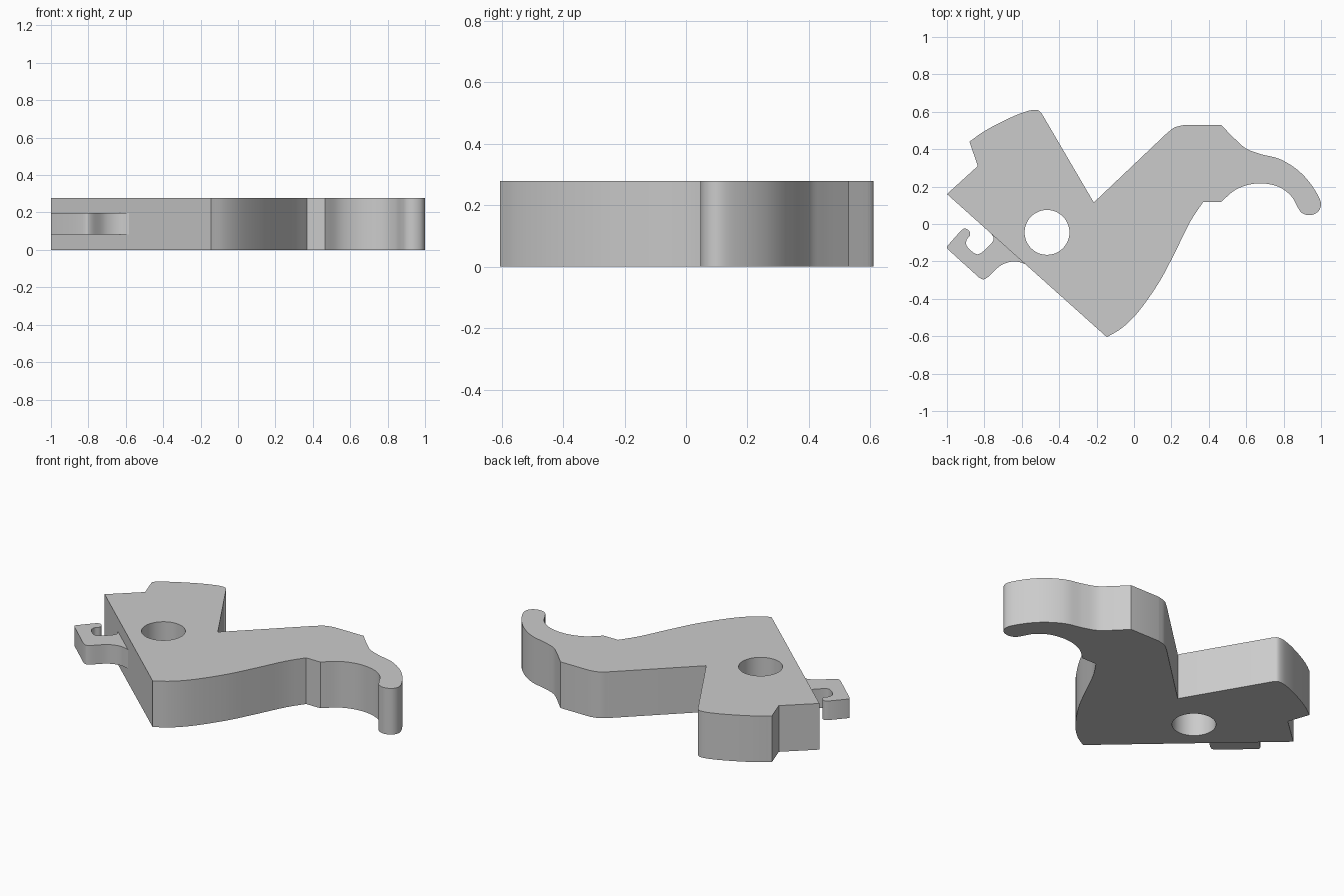
import bpy
import bmesh
import math
from mathutils import Vector

cube = bpy.data.objects.get("Cube")
if cube:
    bpy.data.objects.remove(cube, do_unlink=True)

grey = bpy.data.materials.new("plain_grey")
grey.use_nodes = True
colour = (0.6, 0.6, 0.6, 1)
grey.diffuse_color = colour
grey.node_tree.nodes["Principled BSDF"].inputs["Base Color"].default_value = colour


def smooth(points, steps=6):
    """Smooth run passing through every given point."""
    p = [Vector(q) for q in points]
    p = [2 * p[0] - p[1]] + p + [2 * p[-1] - p[-2]]
    run = []
    for a, b, c, d in zip(p, p[1:], p[2:], p[3:]):
        # centripetal spacing keeps unevenly spaced points free of overshoot
        t1 = math.sqrt((b - a).length)
        t2 = t1 + math.sqrt((c - b).length)
        t3 = t2 + math.sqrt((d - c).length)
        for i in range(steps):
            t = t1 + (t2 - t1) * i / steps
            a1 = a.lerp(b, t / t1)
            a2 = b.lerp(c, (t - t1) / (t2 - t1))
            a3 = c.lerp(d, (t - t2) / (t3 - t2))
            b1 = a1.lerp(a2, t / t2)
            b2 = a2.lerp(a3, (t - t1) / (t3 - t1))
            run.append(b1.lerp(b2, (t - t1) / (t2 - t1)))
    return run + [p[-2]]


def circle(x, y, radius, sides=48):
    return [(x + radius * math.cos(math.tau * i / sides),
             y + radius * math.sin(math.tau * i / sides)) for i in range(sides)]


def plate(name, outlines, bottom, top):
    """Extrude closed outlines; an inner outline becomes a hole."""
    curve = bpy.data.curves.new(name + "_profile", "CURVE")
    curve.dimensions = "2D"
    curve.fill_mode = "BOTH"
    curve.extrude = (top - bottom) / 2
    for outline in outlines:
        spline = curve.splines.new("POLY")
        spline.points.add(len(outline) - 1)
        for point, (x, y) in zip(spline.points, outline):
            point.co = (x, y, 0, 1)
        spline.use_cyclic_u = True
    helper = bpy.data.objects.new(name + "_profile", curve)
    bpy.context.collection.objects.link(helper)
    bpy.context.view_layer.update()
    evaluated = helper.evaluated_get(bpy.context.evaluated_depsgraph_get())
    mesh = bpy.data.meshes.new_from_object(evaluated)
    bpy.data.objects.remove(helper, do_unlink=True)

    bm = bmesh.new()
    bm.from_mesh(mesh)
    bmesh.ops.remove_doubles(bm, verts=bm.verts, dist=0.0005)
    bmesh.ops.recalc_face_normals(bm, faces=bm.faces)
    bmesh.ops.translate(bm, verts=bm.verts, vec=(0, 0, (top + bottom) / 2))
    bm.to_mesh(mesh)
    bm.free()
    mesh.materials.clear()
    mesh.materials.append(grey)

    obj = bpy.data.objects.new(name, mesh)
    bpy.context.collection.objects.link(obj)
    bpy.ops.object.select_all(action="DESELECT")
    obj.select_set(True)
    bpy.context.view_layer.objects.active = obj
    bpy.ops.object.shade_smooth_by_angle(angle=math.radians(30))
    return obj


# Lever body: notched head, raised shoulder, curled tail and bowed lower edge
body = [(-1.0, 0.16), (-0.835, 0.31)]
body += smooth([(-0.88, 0.44), (-0.81, 0.49), (-0.72, 0.54), (-0.61, 0.59),
                (-0.54, 0.61), (-0.51, 0.607), (-0.493, 0.59)])
body += [(-0.215, 0.115)]
body += smooth([(0.17, 0.48), (0.215, 0.515), (0.27, 0.53)])
body += smooth([(0.465, 0.53), (0.55, 0.445), (0.6, 0.403), (0.68, 0.373),
                (0.78, 0.347), (0.885, 0.28), (0.965, 0.185), (1.0, 0.105),
                (0.983, 0.065), (0.938, 0.047), (0.897, 0.06), (0.875, 0.09),
                (0.84, 0.15), (0.77, 0.2), (0.66, 0.217), (0.55, 0.187),
                (0.465, 0.118)])
body += smooth([(0.37, 0.118), (0.305, 0.02), (0.22, -0.15), (0.135, -0.31),
                (0.01, -0.485), (-0.07, -0.56), (-0.145, -0.605)])
plate("lever_body", [body, circle(-0.465, -0.045, 0.12)], 0, 0.278)

# Small spring hook, thinner than the body and set into its slanted side
hook = [(-0.72, -0.045), (-0.54, -0.215)]
hook += smooth([(-0.575, -0.215), (-0.64, -0.2), (-0.71, -0.22), (-0.785, -0.287),
                (-0.807, -0.296), (-0.83, -0.285)])
hook += smooth([(-0.99, -0.14), (-1.0, -0.125), (-0.993, -0.112)])
hook += smooth([(-0.925, -0.035), (-0.905, -0.024), (-0.882, -0.037),
                (-0.876, -0.06), (-0.895, -0.085), (-0.895, -0.115),
                (-0.855, -0.155), (-0.835, -0.162), (-0.815, -0.153),
                (-0.757, -0.096), (-0.75, -0.077), (-0.762, -0.055)])
plate("spring_hook", [hook], 0.083, 0.198)
